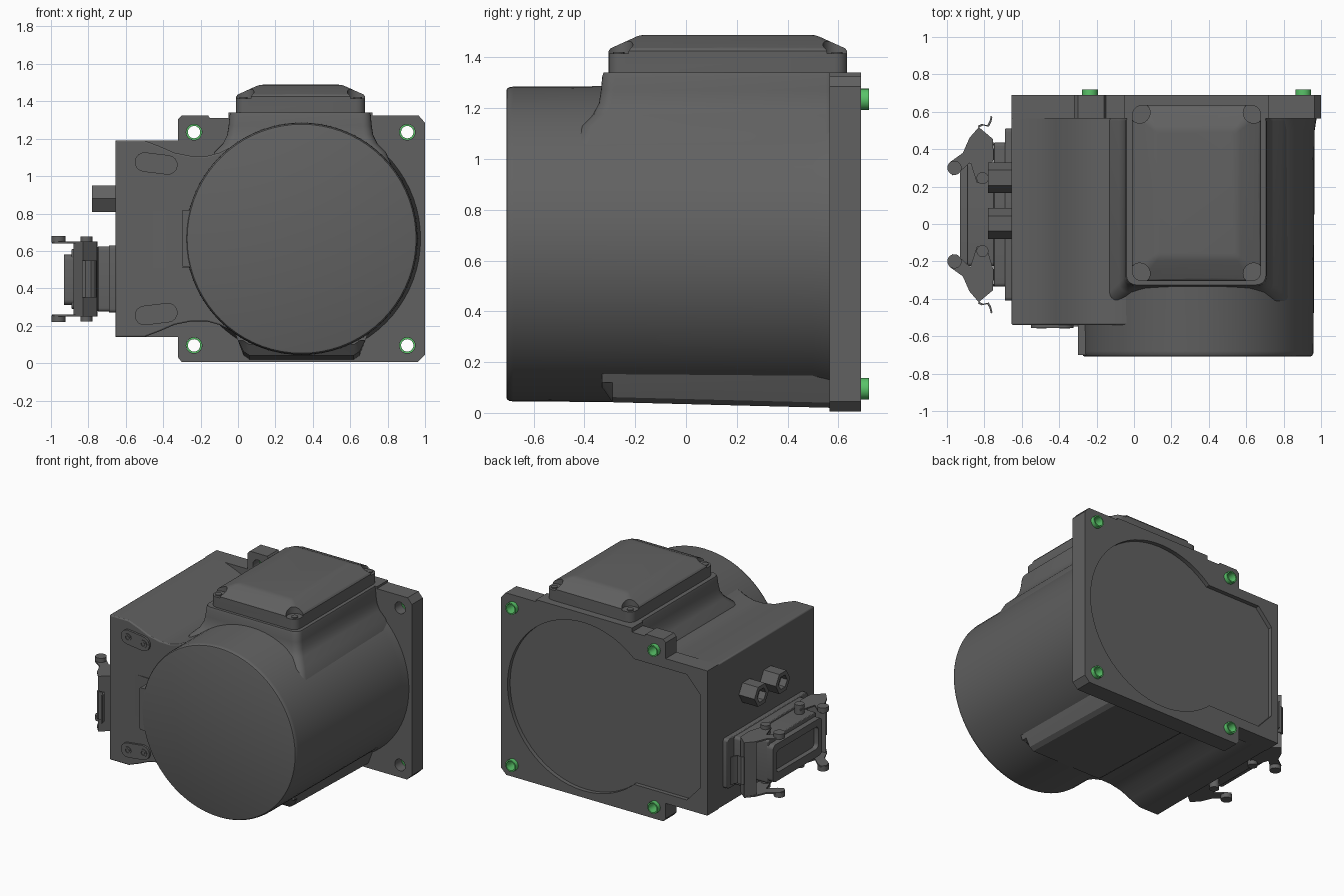
import bpy, bmesh, math
from mathutils import Vector

if "Cube" in bpy.data.objects:
    bpy.data.objects.remove(bpy.data.objects["Cube"])


def material(name, rgb):
    m = bpy.data.materials.new(name)
    m.use_nodes = True
    m.diffuse_color = (*rgb, 1)
    m.node_tree.nodes["Principled BSDF"].inputs["Base Color"].default_value = (*rgb, 1)
    return m


GREY = material("dark grey", (0.12, 0.12, 0.12))
GREEN = material("green", (0.1, 0.55, 0.14))
MID_Z = 0.665            # height of the housing axis
AXIS = (0.34, MID_Z)


def place(axis, u, v, w):
    return {"x": (w, u, v), "y": (u, w, v), "z": (u, v, w)}[axis]


def loft(name, axis, sections, mat=GREY, closed=False):
    """Skin a list of (2D outline, position along axis)."""
    bm = bmesh.new()
    rings = [[bm.verts.new(place(axis, u, v, w)) for u, v in pts] for pts, w in sections]
    n = len(rings[0])
    pairs = list(zip(rings, rings[1:])) + ([(rings[-1], rings[0])] if closed else [])
    for a, b in pairs:
        for i in range(n):
            j = (i + 1) % n
            bm.faces.new((a[i], a[j], b[j], b[i]))
    if not closed:
        bm.faces.new(rings[0])
        bm.faces.new(rings[-1])
    bmesh.ops.recalc_face_normals(bm, faces=bm.faces)
    me = bpy.data.meshes.new(name)
    bm.to_mesh(me)
    bm.free()
    ob = bpy.data.objects.new(name, me)
    bpy.context.collection.objects.link(ob)
    me.materials.append(mat)
    return ob


def prism(name, axis, pts, a, b, mat=GREY):
    return loft(name, axis, [(pts, a), (pts, b)], mat)


def circle(c, r, n=32, turn=0):
    return [(c[0] + r * math.cos(turn + math.tau * i / n),
             c[1] + r * math.sin(turn + math.tau * i / n)) for i in range(n)]


def rect(u0, u1, v0, v1, r=0.0, n=5):
    """Rectangle with rounded corners."""
    if r == 0:
        return [(u0, v0), (u1, v0), (u1, v1), (u0, v1)]
    pts = []
    for k, (u, v) in enumerate([(u1 - r, v1 - r), (u0 + r, v1 - r), (u0 + r, v0 + r), (u1 - r, v0 + r)]):
        for i in range(n + 1):
            a = math.pi / 2 * (k + i / n)
            pts.append((u + r * math.cos(a), v + r * math.sin(a)))
    return pts


def tube(name, axis, c, r, hole, a, b, n, mat=GREY):
    out, inn = circle(c, r, n), circle(c, hole, n)
    return loft(name, axis, [(out, a), (out, b), (inn, b), (inn, a)], mat, closed=True)


def cut(ob, cutter):
    cutter.hide_render = True
    mod = ob.modifiers.new("cut", "BOOLEAN")
    mod.operation, mod.object, mod.solver = "DIFFERENCE", cutter, "EXACT"
    bpy.context.view_layer.objects.active = ob
    bpy.ops.object.modifier_apply(modifier=mod.name)
    bpy.data.objects.remove(cutter)


def bevel(ob, width, segments=2):
    mod = ob.modifiers.new("bevel", "BEVEL")
    mod.width, mod.segments, mod.limit_method = width, segments, "ANGLE"


def mirrored(top, mid=MID_Z):
    """Close an upper outline with its reflection below the mid height."""
    return top + [(x, 2 * mid - z) for x, z in reversed(top)]


# Mounting flange with raised top, side extension, holes and back recess
flange = prism("flange", "y", [
    (-0.655, 0.14), (-0.32, 0.14), (-0.32, 0.03), (-0.3, 0.005), (0.96, 0.005), (1.0, 0.045),
    (1.0, 1.285), (0.965, 1.325), (0.72, 1.325), (0.72, 1.34), (-0.05, 1.34), (-0.05, 1.31),
    (-0.15, 1.31), (-0.16, 1.325), (-0.3, 1.325), (-0.32, 1.305), (-0.32, 1.19), (-0.655, 1.19)],
    0.565, 0.69)
cut(flange, prism("round_recess_cutter", "y", circle(AXIS, 0.61, 64), 0.66, 0.8))
cut(flange, prism("side_recess_cutter", "y", mirrored(
    [(0.3, 1.12), (-0.49, 1.12), (-0.6, 1.0)]), 0.66, 0.8))
for x in (-0.235, 0.905):
    for z in (0.095, 1.235):
        cut(flange, prism("hole_cutter", "y", circle((x, z), 0.042), 0.5, 0.8))
        tube("green_bushing", "y", (x, z), 0.042, 0.033, 0.64, 0.72, 24, GREEN)

# Round housing with a softened front rim
loft("round_housing", "y", [(circle(AXIS, r, 72), y) for r, y in (
    (0.604, -0.708), (0.612, -0.705), (0.618, -0.695), (0.62, -0.68), (0.626, 0.5), (0.637, 0.57))])

# Side housing that dips towards the round housing
side = prism("side_housing", "y", mirrored([
    (-0.655, 1.19), (-0.5, 1.19), (-0.42, 1.16), (-0.34, 1.125), (-0.25, 1.107), (-0.17, 1.106),
    (-0.1, 1.125), (-0.03, 1.16), (0.04, 1.2), (0.3, 1.2)]), -0.54, 0.58)
bevel(side, 0.008)
prism("side_rib", "y", rect(-0.3, -0.1, 0.515, 0.82, 0.01), -0.7, -0.5)
prism("front_panel", "z", [(-0.55, -0.535), (-0.28, -0.549), (-0.2, -0.549), (-0.2, -0.5)], 0.51, 0.815)

# Screw pads on the side housing front
for s in (-1, 1):
    pad = [(-0.5, 0.46), (-0.375, 0.445)]
    outline = []
    for k, (px, pz) in enumerate(pad):
        for i in range(9):
            a = math.pi * (0.5 + k + i / 8) - 0.12
            outline.append((px + 0.052 * math.cos(a), MID_Z + s * (pz - 0.05 + 0.052 * math.sin(a))))
    prism("screw_pad", "y", outline, -0.555, -0.5)
    for px, pz in pad:
        c = (px + 0.005, MID_Z + s * (pz - 0.05))
        tube("pad_screw_rim", "y", c, 0.027, 0.016, -0.56, -0.52, 20)
        prism("pad_screw", "y", circle(c, 0.013, 6), -0.558, -0.52)

# Neck flaring into the round housing, and the boss below
loft("neck", "z", [(rect(-0.04 - g, 0.705 + g, -0.325 - g, 0.6, 0.05), z) for g, z in (
    (0.12, 1.05), (0.085, 1.13), (0.04, 1.175), (0.018, 1.22), (0.01, 1.27), (0.005, 1.325), (0, 1.34))])
boss = loft("bottom_boss", "y", [
    ([(-0.03, 0.2), (0.0, 0.12), (0.03, z + 0.02), (0.06, z), (0.62, z), (0.65, z + 0.02),
      (0.68, 0.12), (0.71, 0.2)], y) for z, y in ((0.1, -0.33), (0.042, -0.29), (0.02, 0.57))])

# Lid with sloped top and cut corners holding screws
lid = loft("lid", "z", [(rect(-0.01 + g, 0.68 - g, -0.305 + g, 0.635 - g, max(0.05 - g / 4, 0.015)), z)
                        for g, z in ((0.0, 1.33), (0, 1.425), (0.008, 1.436), (0.11, 1.482),
                                     (0.125, 1.487), (0.145, 1.489))])
for x in (0.03, 0.64):
    for y in (-0.265, 0.595):
        cut(lid, prism("corner_cutter", "z", circle((x, y), 0.056), 1.415, 1.6))
        prism("lid_screw", "z", circle((x, y), 0.022, 12), 1.40, 1.422)

# Hexagonal cable glands
for y in (0.003, 0.247):
    tube("cable_gland", "x", (y, 0.88), 0.082, 0.05, -0.78, -0.64, 6)
    prism("gland_core", "x", circle((y, 0.88), 0.06, 6), -0.73, -0.64)

# Stepped side connector
CY, CZ = 0.05, 0.45
for name, x0, x1, hy, hz in (("connector_base", -0.69, -0.65, 0.46, 0.18),
                             ("connector_step", -0.75, -0.68, 0.385, 0.175),
                             ("connector_body", -0.89, -0.74, 0.275, 0.16)):
    bevel(prism(name, "x", rect(CY - hy, CY + hy, CZ - hz, CZ + hz, 0.02), x0, x1), 0.005)
rim, well = rect(-0.23, 0.33, 0.31, 0.58, 0.03), rect(-0.19, 0.29, 0.37, 0.53, 0.03)
loft("connector_cap", "x", [(rim, -0.88), (rim, -0.93), (well, -0.93), (well, -0.895)])

# Locking levers at both ends of the connector
for s in (-1, 1):
    def end(pts):
        return [(x, CY + s * y) for x, y in pts]
    plate = end([(-0.97, 0.21), (-0.995, 0.24), (-0.985, 0.28), (-0.915, 0.33), (-0.88, 0.41), (-0.83, 0.468),
                 (-0.755, 0.405), (-0.75, 0.3), (-0.79, 0.17), (-0.84, 0.17), (-0.875, 0.28), (-0.93, 0.23)])
    for t in (-1, 1):
        prism("lever_plate", "z", plate, CZ + t * 0.19, CZ + t * 0.2)
        prism("hook_pin", "z", circle((-0.96, CY + s * 0.25), 0.038, 20), CZ + t * 0.195, CZ + t * 0.23)
        prism("pivot_pin", "z", circle((-0.81, CY + s * 0.195), 0.032, 20), CZ + t * 0.15, CZ + t * 0.228)
    prism("lever_handle", "z", end([(-0.88, 0.40), (-0.83, 0.468), (-0.755, 0.405), (-0.75, 0.37)]),
          CZ - 0.19, CZ + 0.19)
    tab = [(-0.82, 0.45), (-0.835, 0.475), (-0.815, 0.485), (-0.785, 0.478), (-0.772, 0.5), (-0.765, 0.53)]
    prism("lever_tab", "z", end(tab + [(x + 0.008, y - 0.008) for x, y in reversed(tab)]), CZ - 0.1, CZ + 0.1)

# Smooth curved walls while keeping edges crisp
for ob in bpy.context.scene.objects:
    if ob.type == "MESH":
        bpy.ops.object.select_all(action="DESELECT")
        ob.select_set(True)
        bpy.context.view_layer.objects.active = ob
        bpy.ops.object.shade_smooth_by_angle(angle=math.radians(30))
